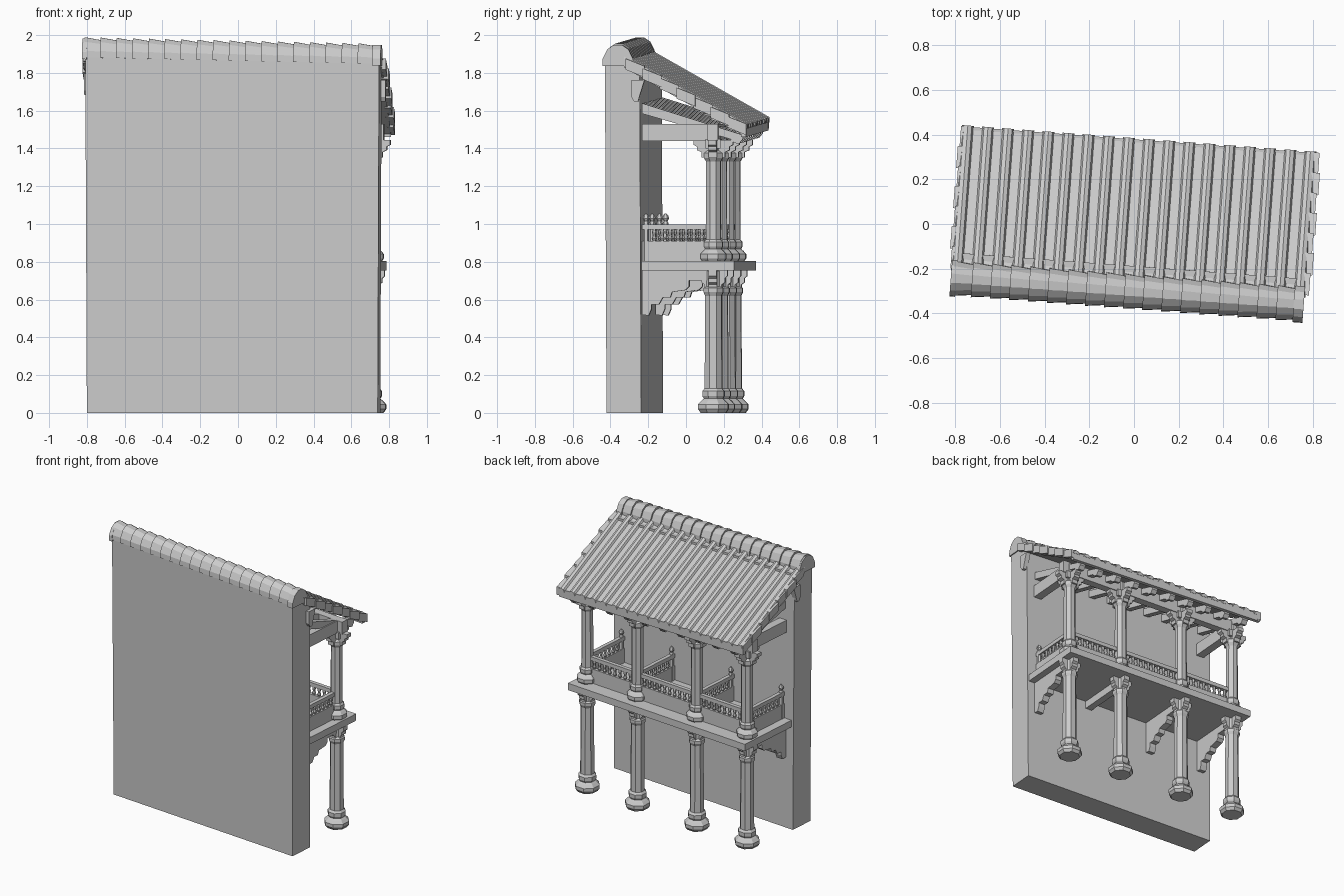
import bpy, bmesh, math
from mathutils import Matrix

cube = bpy.data.objects.get("Cube")
if cube:
    bpy.data.objects.remove(cube)

stone = bpy.data.materials.new("light_grey")
stone.use_nodes = True
stone.diffuse_color = (0.6, 0.6, 0.6, 1)
stone.node_tree.nodes["Principled BSDF"].inputs["Base Color"].default_value = (0.6, 0.6, 0.6, 1)

TURN = Matrix.Rotation(math.radians(-4.3), 4, 'Z')   # the whole porch stands slightly turned
LEAN = -0.022                                        # the roof drops towards +x
COLUMNS = (-0.69, -0.256, 0.256, 0.69)
COL_Y = 0.198
WALL_Y = -0.18
DECK_Z = 0.805


def finish(name, bm, lean=False):
    bmesh.ops.recalc_face_normals(bm, faces=bm.faces)
    if lean:
        for v in bm.verts:
            v.co.z += LEAN * v.co.x
    bm.transform(TURN)
    mesh = bpy.data.meshes.new(name)
    bm.to_mesh(mesh)
    bm.free()
    mesh.materials.append(stone)
    bpy.context.collection.objects.link(bpy.data.objects.new(name, mesh))


def extrude(bm, pts, place, t0, t1):
    """Closed prism: profile pts (a, b) put in space by place(a, b, t)."""
    ends = [[bm.verts.new(place(a, b, t)) for a, b in pts] for t in (t0, t1)]
    for ring in ends:
        bm.faces.new(ring)
    n = len(pts)
    for i in range(n):
        j = (i + 1) % n
        bm.faces.new((ends[0][i], ends[0][j], ends[1][j], ends[1][i]))


def along_x(a, b, t):
    return (t, a, b)


def box(bm, x0, x1, y0, y1, z0, z1):
    extrude(bm, [(y0, z0), (y1, z0), (y1, z1), (y0, z1)], along_x, x0, x1)


def lathe(bm, profile, x, y, z, sides=8):
    rings = []
    for r, h in profile:
        r /= math.cos(math.pi / sides)
        rings.append([bm.verts.new((x + r * math.cos((k + .5) * math.tau / sides),
                                    y + r * math.sin((k + .5) * math.tau / sides), z + h))
                      for k in range(sides)])
    for low, high in zip(rings, rings[1:]):
        for k in range(sides):
            m = (k + 1) % sides
            bm.faces.new((low[k], low[m], high[m], high[k]))
    bm.faces.new(rings[0])
    bm.faces.new(rings[-1])


def cross_bracket(bm, x, z, reach, height):
    """Stepped arms on all four sides of a column head."""
    half = [(0.6, -.15), (0.6, .2), (.82, .32), (.82, .55), (1, .68), (1, 1)]
    pts = [(a * reach, b * height) for a, b in half]
    pts += [(-a, b) for a, b in reversed(pts)]
    extrude(bm, pts, lambda a, b, t: (x + a, COL_Y + t, z + b), -.022, .022)
    extrude(bm, pts, lambda a, b, t: (x + t, COL_Y + a, z + b), -.022, .022)


# Rear wall with a slightly sloping top
bm = bmesh.new()
box(bm, -.775, .769, -.364, WALL_Y, 0, 1.865)
for v in bm.verts:
    if v.co.z > 1:
        v.co.z += LEAN * v.co.x
        v.co.x *= 1.01
        v.co.y -= .008
finish("wall", bm)

# Deck and beams beneath it
bm = bmesh.new()
box(bm, -.764, .764, WALL_Y, .313, .755, DECK_Z)
finish("deck", bm)
bm = bmesh.new()
for x in COLUMNS:
    box(bm, x - .025, x + .025, WALL_Y, COL_Y, .7, .755)
finish("deck_beams", bm)

# Stepped wall brackets
bm = bmesh.new()
steps = [(-.18, .52), (-.145, .515), (-.13, .55), (-.13, .575), (-.09, .575), (-.07, .61),
         (-.03, .61), (-.02, .64), (.05, .65), (.07, .67), (.07, .70), (-.18, .70)]
for x in (COLUMNS[0], COLUMNS[1], COLUMNS[3]):
    extrude(bm, steps, along_x, x - .025, x + .025)
finish("wall_brackets", bm)

# Lower and upper columns
base = [(.066, 0), (.08, .02), (.08, .045), (.062, .065), (.05, .075), (.058, .09),
        (.058, .115), (.046, .13)]
bm = bmesh.new()
for x in COLUMNS:
    lathe(bm, base + [(.043, .62), (.052, .64), (.052, .66), (.04, .67), (.04, .75)], x, COL_Y, 0)
finish("lower_columns", bm)
bm = bmesh.new()
for x in COLUMNS:
    lathe(bm, [(r * .85, h * .9) for r, h in base] +
          [(.038, .53), (.05, .55), (.05, .575), (.036, .59), (.036, .72)], x, COL_Y, DECK_Z - .005)
finish("upper_columns", bm)

# Column head brackets
bm = bmesh.new()
for x in COLUMNS:
    cross_bracket(bm, x, .66, .075, .095)
finish("lower_column_brackets", bm)
bm = bmesh.new()
for x in COLUMNS:
    cross_bracket(bm, x, 1.365, .105, .08)
    box(bm, x - .05, x + .05, COL_Y - .04, COL_Y + .04, 1.40, 1.45)
finish("upper_column_brackets", bm)

# Head beam on the columns and tie beams at the two ends
bm = bmesh.new()
box(bm, -.76, .76, COL_Y - .028, COL_Y + .028, 1.44, 1.53)
for x in (COLUMNS[0], COLUMNS[3]):
    box(bm, x - .03, x + .03, WALL_Y, COL_Y - .03, 1.44, 1.53)
finish("head_beams", bm)

# Balcony railings
bm = bmesh.new()


def railing(start, end, place):
    for lo, hi, w in ((DECK_Z, .91, .012), (.97, .998, .014)):
        extrude(bm, [(-w, lo), (w, lo), (w, hi), (-w, hi)], place, start, end)
    count = round((end - start) / .045)
    for i in range(count):
        x, y, _ = place(0, 0, start + (i + .5) * (end - start) / count)
        lathe(bm, [(.006, 0), (.012, .015), (.007, .03), (.011, .05), (.006, .065)], x, y, .908, 6)


for x0, x1 in zip(COLUMNS, COLUMNS[1:]):
    railing(x0 + .04, x1 - .04, lambda a, b, t: (t, COL_Y + a, b))
for x in COLUMNS:
    railing(WALL_Y, COL_Y - .04, lambda a, b, t, x=x: (x + a, t, b))
    lathe(bm, [(.014, 0), (.014, .2), (.009, .21), (.016, .225), (.012, .24), (.004, .25)],
          x, WALL_Y + .02, DECK_Z, 6)
finish("railings", bm)


def roof_z(y):
    return 1.873 - (y + .23) * .566


EAVE, TOP = .372, -.27

# Roof slab and eave board
bm = bmesh.new()
extrude(bm, [(TOP, roof_z(TOP)), (EAVE, roof_z(EAVE)), (EAVE, 1.482), (TOP, roof_z(TOP) - .05)],
        along_x, -.80, .785)
box(bm, -.80, .785, EAVE - .02, EAVE + .006, 1.478, roof_z(EAVE) + .004)
finish("roof_slab", bm, True)

# Rounded roof tile ribs
bm = bmesh.new()
rib = [(-.027, -.004), (-.018, .016), (0, .024), (.018, .016), (.027, -.004)]
for i in range(18):
    xc = -.775 + i * .0905
    extrude(bm, rib, lambda a, b, t: (xc + a, t, roof_z(t) + b), TOP, EAVE + .012)
finish("roof_ribs", bm, True)

# Overlapping verge tiles on both gables
bm = bmesh.new()
for side in (-1, 1):
    for i in range(7):
        y0 = TOP + .01 + i * .09
        y1 = y0 + .1
        pts = [(y0, roof_z(y0) - .055), (y1, roof_z(y1) - .04), (y1, roof_z(y1) + .02),
               (y0, roof_z(y0) + .003)]
        extrude(bm, pts, along_x, side * .77, side * (.805 + .008 * (i % 2)))
finish("verge_tiles", bm, True)

# Pendants below the verges
bm = bmesh.new()
pendant = [(-.23, 1.78), (-.23, 1.69), (-.215, 1.665), (-.195, 1.665), (-.185, 1.7), (-.16, 1.78)]
for side in (-1, 1):
    extrude(bm, pendant, along_x, side * .765, side * .80)
finish("verge_pendants", bm, True)

# Sloping rafters with carved tails
bm = bmesh.new()
tail = [(WALL_Y, 1.655), (.355, 1.487), (.355, 1.465), (.335, 1.44), (.31, 1.445),
        (.29, 1.465), (WALL_Y, 1.60)]
for i in range(10):
    x = -.69 + i * 1.38 / 9
    extrude(bm, tail, along_x, x - .022, x + .022)
finish("rafters", bm, True)

# Ridge of overlapping half-round tiles
RIDGE_Y, RIDGE_Z = -.303, 1.865
arch = [(-.076, 0), (-.074, .035), (-.052, .08), (-.02, .102), (.02, .102), (.052, .08),
        (.074, .035), (.076, 0)]
bm = bmesh.new()
step = .0855
for i in range(18):
    x0 = -.79 + i * step

    def taper(a, b, t):
        s = 1.04 - .13 * (t - x0) / step
        return (t, RIDGE_Y + a * s, RIDGE_Z + b * s)
    extrude(bm, arch, taper, x0, x0 + step)
finish("ridge_tiles", bm, True)

# Ridge end blocks
bm = bmesh.new()
for x0, x1 in ((-.80, -.775), (.74, .785)):
    extrude(bm, arch, lambda a, b, t: (t, RIDGE_Y + a * 1.08, RIDGE_Z - .01 + b * 1.08), x0, x1)
finish("ridge_ends", bm, True)
